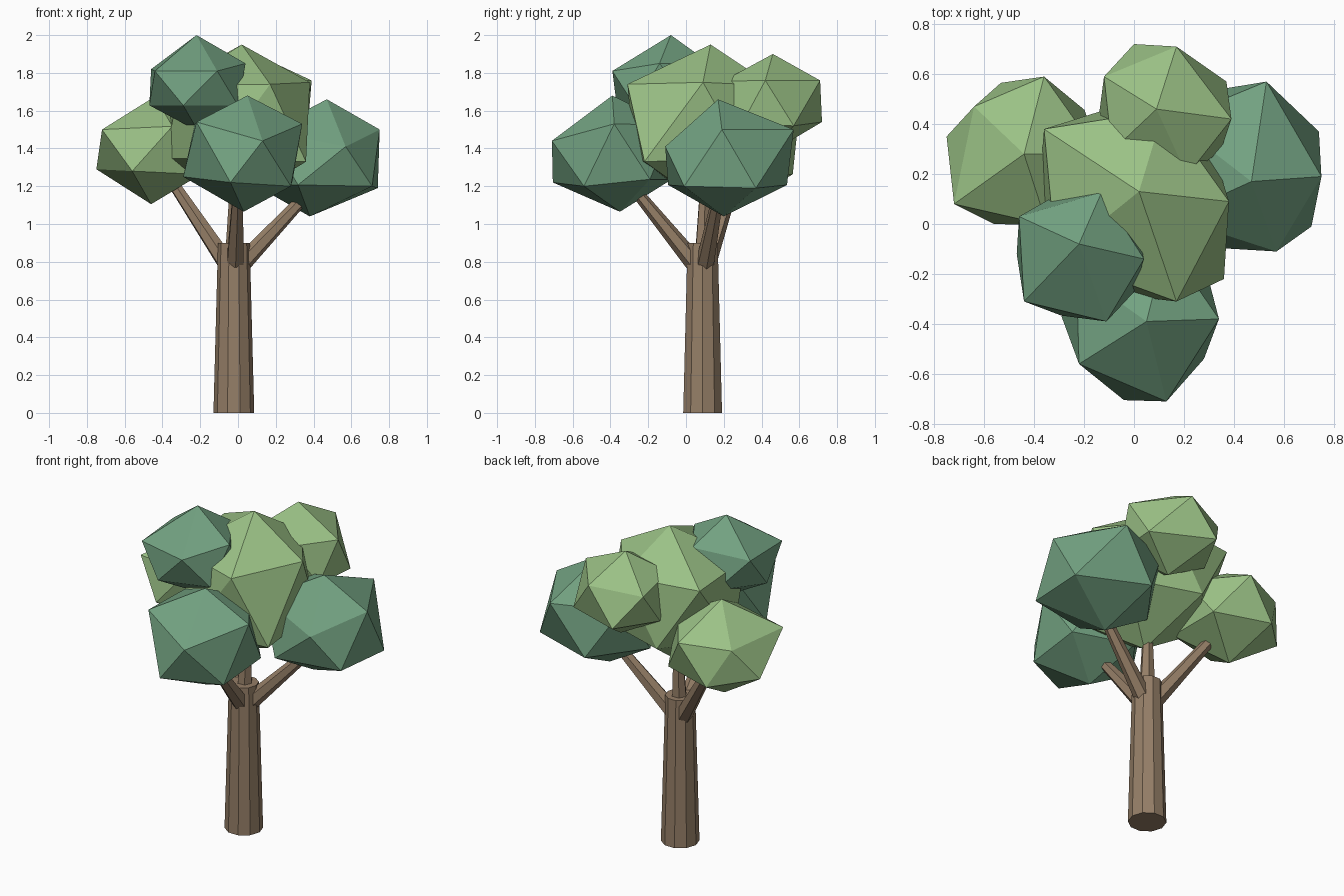
import bpy, bmesh
from mathutils import Vector, Matrix

if "Cube" in bpy.data.objects:
    bpy.data.objects.remove(bpy.data.objects["Cube"])


def material(name, rgb):
    m = bpy.data.materials.new(name)
    m.diffuse_color = (*rgb, 1)
    m.use_nodes = True
    m.node_tree.nodes["Principled BSDF"].inputs["Base Color"].default_value = m.diffuse_color
    return m


BARK = material("bark", (0.30, 0.21, 0.135))
DARK = material("dark_leaves", (0.17, 0.36, 0.22))
LIGHT = material("light_leaves", (0.33, 0.54, 0.24))


def finish(bm, name, mat):
    bmesh.ops.recalc_face_normals(bm, faces=bm.faces)
    me = bpy.data.meshes.new(name)
    bm.to_mesh(me)
    bm.free()
    me.materials.append(mat)
    bpy.context.collection.objects.link(bpy.data.objects.new(name, me))


def limb(name, a, b, r1, r2, sides):
    """Tapered prism from point a to point b."""
    a, b = Vector(a), Vector(b)
    turn = (b - a).to_track_quat('Z', 'Y').to_matrix().to_4x4()
    bm = bmesh.new()
    bmesh.ops.create_cone(bm, cap_ends=True, segments=sides, radius1=r1, radius2=r2,
                          depth=(b - a).length,
                          matrix=Matrix.Translation((a + b) / 2) @ turn)
    finish(bm, name, BARK)


def clump(name, mat, centre, r, half_height, corners):
    """Irregular icosahedron: the nearest corner is pulled to each given point."""
    bm = bmesh.new()
    bmesh.ops.create_icosphere(bm, subdivisions=1, radius=1)
    for v in bm.verts:
        v.co = Vector(centre) + Vector((v.co.x * r, v.co.y * r, v.co.z * half_height))
    free = list(bm.verts)
    for p in map(Vector, corners):
        v = min(free, key=lambda q: (q.co - p).length)
        v.co = p
        free.remove(v)
    finish(bm, name, mat)


# Trunk: ten-sided, built along z so a corner points to +x
bm = bmesh.new()
bmesh.ops.create_cone(bm, cap_ends=True, segments=10, radius1=0.108, radius2=0.084, depth=0.9,
                      matrix=Matrix.Translation((-0.022, 0.088, 0.45)) @ Matrix.Rotation(1.5708, 4, 'Z'))
finish(bm, "trunk", BARK)

# Branches
limb("leader_branch", (-0.02, 0.09, 0.8), (-0.015, 0.1, 1.18), 0.05, 0.03, 6)
limb("left_branch", (-0.06, 0.11, 0.79), (-0.36, 0.26, 1.24), 0.05, 0.03, 6)
limb("right_branch", (0.02, 0.10, 0.79), (0.36, 0.17, 1.15), 0.05, 0.03, 6)
limb("front_branch", (-0.015, 0.04, 0.80), (0.0, -0.27, 1.18), 0.05, 0.03, 6)

# Leaf clumps
clump("right_leaves", DARK, (0.42, 0.22, 1.35), 0.37, 0.32,
      [(.47, .17, 1.66), (.38, .2, 1.04), (.75, .19, 1.5), (.53, .57, 1.5),
       (.57, -.11, 1.41), (.74, .37, 1.19), (.71, -.01, 1.2)])
clump("front_leaves", DARK, (0.03, -0.38, 1.38), 0.36, 0.32,
      [(.05, -.39, 1.68), (.03, -.35, 1.065), (.13, -.71, 1.44), (.34, -.38, 1.53),
       (-.22, -.56, 1.54), (-.04, -.705, 1.22), (.28, -.54, 1.2), (-.29, -.37, 1.25)])
clump("top_leaves", DARK, (-0.21, -0.12, 1.74), 0.29, 0.25,
      [(-.22, -.08, 2.0), (.04, -.14, 1.85), (-.11, -.39, 1.81),
       (-.44, -.31, 1.81), (-.46, .03, 1.82)])
clump("centre_leaves", LIGHT, (0, 0.09, 1.54), 0.43, 0.43,
      [(.02, .13, 1.95), (.38, .09, 1.75), (.17, -.31, 1.74),
       (-.36, .38, 1.74), (.36, -.22, 1.33)])
clump("back_leaves", LIGHT, (0.13, 0.45, 1.64), 0.30, 0.26,
      [(.09, .46, 1.9), (.39, .42, 1.76), (.17, .71, 1.76),
       (-.12, .59, 1.72), (0, .72, 1.54), (.37, .57, 1.52)])
clump("left_leaves", LIGHT, (-0.44, 0.28, 1.39), 0.335, 0.285,
      [(-.46, .28, 1.105), (-.72, .08, 1.5), (-.36, .59, 1.5), (-.64, .47, 1.48),
       (-.75, .35, 1.29), (-.56, 0, 1.28)])
